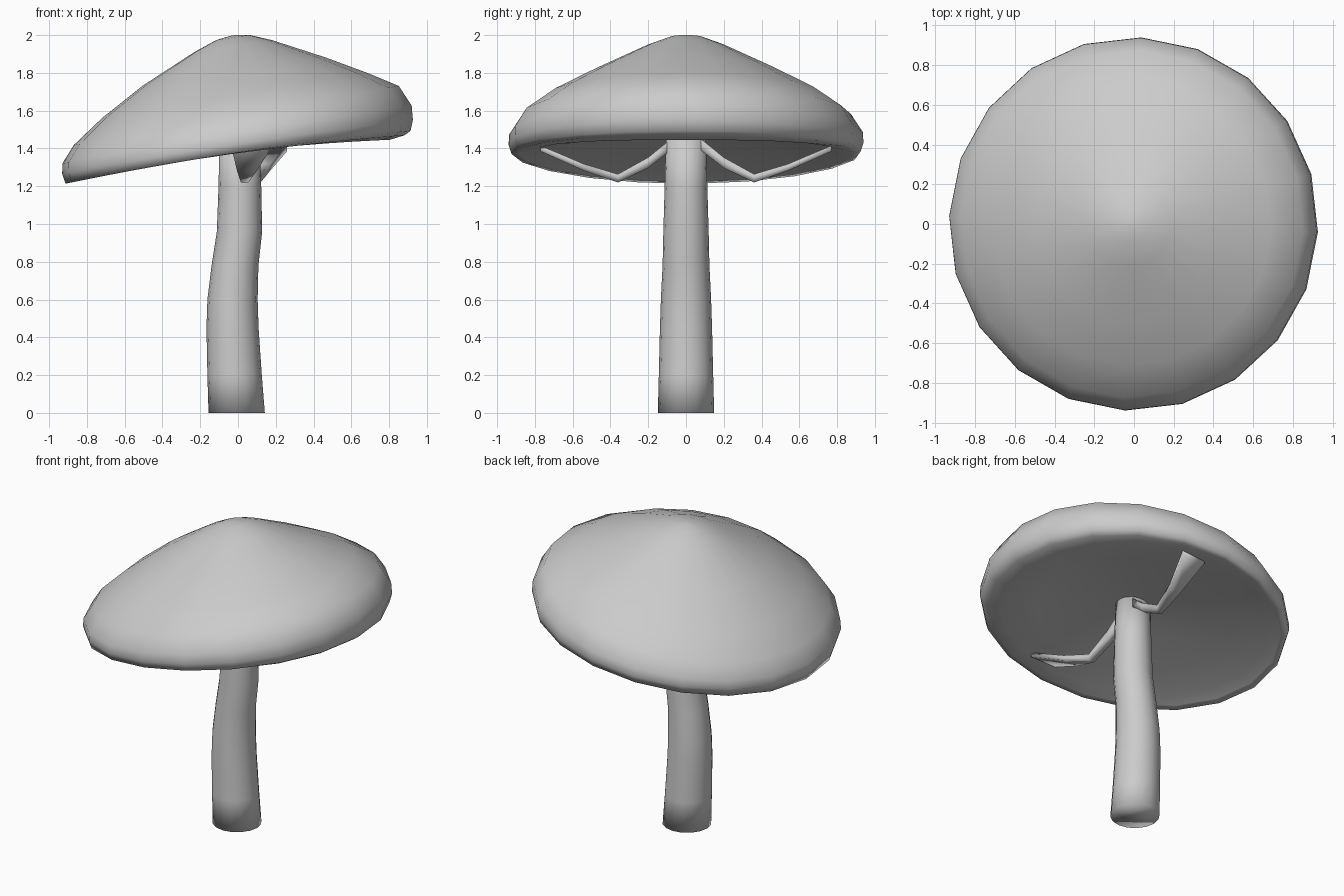
import bpy, bmesh
from math import sin, cos, pi, radians
from mathutils import Vector

if "Cube" in bpy.data.objects:
    bpy.data.objects.remove(bpy.data.objects["Cube"])


def make_object(name, rings, angle):
    """Bridge equal-length vertex rings, close both ends, shade smooth."""
    bm = bmesh.new()
    loops = [[bm.verts.new(p) for p in ring] for ring in rings]
    for a, b in zip(loops, loops[1:]):
        n = len(a)
        for i in range(n):
            j = (i + 1) % n
            bm.faces.new((a[i], a[j], b[j], b[i]))
    bm.faces.new(loops[0])
    bm.faces.new(loops[-1])
    bmesh.ops.recalc_face_normals(bm, faces=bm.faces)
    mesh = bpy.data.meshes.new(name)
    bm.to_mesh(mesh)
    bm.free()
    obj = bpy.data.objects.new(name, mesh)
    bpy.context.collection.objects.link(obj)
    bpy.ops.object.select_all(action='DESELECT')
    obj.select_set(True)
    bpy.context.view_layer.objects.active = obj
    bpy.ops.object.shade_smooth_by_angle(angle=radians(angle))
    return obj


# Cap: tilted 20-sided lathe, underside centre -> rim -> apex
# (radius, height, extra tilt towards +x, lift at the front and back of the ring)
TILT = radians(8.7)
profile = [(0.02, 0.10, 0, 0), (0.30, 0.085, 0, 0), (0.60, 0.045, -0.01, 0.01),
           (0.81, 0.0, -0.03, 0.03), (0.89, -0.003, -0.015, 0.025),
           (0.925, 0.0, 0, 0.025), (0.94, 0.055, 0, 0.015), (0.938, 0.12, 0.012, 0.005),
           (0.875, 0.22, 0.025, 0), (0.715, 0.325, 0.01, 0.01),
           (0.49, 0.452, 0, 0), (0.21, 0.585, 0, 0), (0.09, 0.631, 0, 0),
           (0.012, 0.642, 0, 0)]


def cap_point(r, h, tip, lift, a):
    u, v = r * cos(a) + 0.11 * max(h, 0), r * sin(a)
    h += tip * cos(a) + lift * sin(a) ** 2
    return Vector((u * cos(TILT) - h * sin(TILT), v,
                   1.353 + u * sin(TILT) + h * cos(TILT)))


make_object("cap", [[cap_point(*p, 2 * pi * i / 20 - radians(2.5)) for i in range(20)]
                    for p in profile], 120)

# Stem: gently bent tapering tube (z, centre x, radius)
stem = [(0, -0.007, 0.149), (0.2, -0.018, 0.144), (0.45, -0.029, 0.138),
        (0.6, -0.029, 0.133), (0.78, -0.016, 0.124), (0.96, 0.008, 0.120),
        (1.2, 0.010, 0.113), (1.47, 0.008, 0.106)]
make_object("stem", [[(cx + r * cos(2 * pi * i / 16), r * sin(2 * pi * i / 16), z)
                      for i in range(16)] for z, cx, r in stem], 120)


# Torn veil strips: bands from stem, dipping, then widening out to the cap
def veil_strip(name, side, path):
    rings = []
    for y, z, x0, x1, t in path:
        rings.append([(x0, side * y, z - t), (x1, side * y, z - t),
                      (x1, side * y, z + t), (x0, side * y, z + t)])
    make_object(name, rings, 120)


veil_strip("front_veil_strip", -1, [(0.08, 1.42, -0.02, 0.04, 0.03),
                                    (0.20, 1.325, 0.0, 0.05, 0.028),
                                    (0.36, 1.242, 0.015, 0.055, 0.022),
                                    (0.54, 1.30, -0.005, 0.10, 0.018),
                                    (0.77, 1.40, -0.03, 0.165, 0.015)])
veil_strip("back_veil_strip", 1, [(0.08, 1.42, 0.02, 0.08, 0.03),
                                  (0.20, 1.325, 0.055, 0.105, 0.028),
                                  (0.36, 1.242, 0.08, 0.12, 0.022),
                                  (0.54, 1.30, 0.085, 0.17, 0.018),
                                  (0.77, 1.40, 0.09, 0.26, 0.015)])
